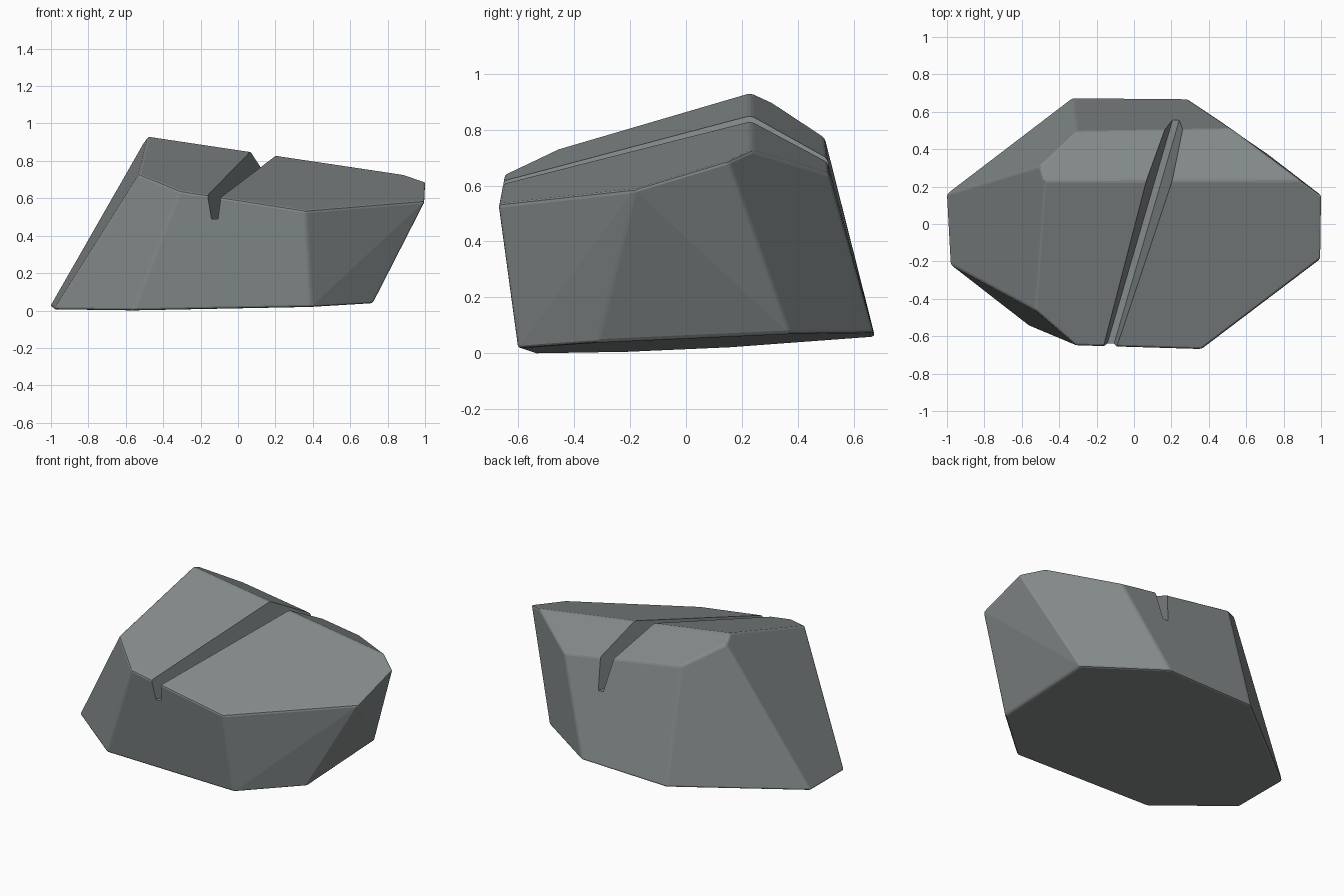
import bpy, bmesh, math

if "Cube" in bpy.data.objects:
    bpy.data.objects.remove(bpy.data.objects["Cube"])

# One grey stone colour
stone = bpy.data.materials.new("grey stone")
stone.diffuse_color = (0.235, 0.258, 0.26, 1)
stone.use_nodes = True
stone.node_tree.nodes["Principled BSDF"].inputs["Base Color"].default_value = stone.diffuse_color


def hull_object(name, points):
    """Faceted solid: convex hull of a few corner points, flat facets merged."""
    bm = bmesh.new()
    for p in points:
        bm.verts.new(p)
    bmesh.ops.convex_hull(bm, input=bm.verts)
    bmesh.ops.dissolve_limit(bm, angle_limit=math.radians(4),
                             verts=bm.verts, edges=bm.edges)
    bmesh.ops.recalc_face_normals(bm, faces=bm.faces)
    me = bpy.data.meshes.new(name)
    bm.to_mesh(me)
    bm.free()
    me.materials.append(stone)
    ob = bpy.data.objects.new(name, me)
    bpy.context.collection.objects.link(ob)
    return ob


def front_slope(x, y):
    return 0.93 - 0.148 * (x + 0.47) + 0.304 * (y - 0.23)


def back_slope(x, y):
    return 0.93 - 0.148 * (x + 0.47) - 0.504 * (y - 0.23)


def underside(x, y):
    return 0.037 + 0.022 * x + 0.045 * y


# Rock corners: roof of two slopes meeting at a ridge, and a slightly tilted base
top = [(-0.48, 0.23), (-0.53, -0.46), (-0.31, -0.65), (0.36, -0.67), (1.0, -0.185),
       (1.005, 0.15), (0.89, 0.235), (0.52, 0.51), (-0.31, 0.495), (-0.505, 0.31)]
base = [(-1.005, 0.16), (-0.985, -0.215), (-0.56, -0.545), (0.39, -0.6),
        (0.72, -0.32), (0.72, 0.37), (0.28, 0.67), (-0.33, 0.675)]
corners = [(x, y, min(front_slope(x, y), back_slope(x, y))) for x, y in top]
corners += [(x, y, underside(x, y)) for x, y in base]
rock = hull_object("rock", corners)

# Crack cutter: tapered slot section swept diagonally from front to back
section = [(-0.018, 0.49), (0.018, 0.49), (0.12, 1.1), (-0.095, 1.1)]
cutter = hull_object("crack_cutter", [(0.062 + 0.2917 * y + x, y, z)
                                      for y in (-1, 1) for x, z in section])
cutter.hide_render = True
cutter.hide_viewport = False
cutter.display_type = 'WIRE'

# Worn edges, then the crack
worn = rock.modifiers.new("worn edges", 'BEVEL')
worn.width = 0.012
worn.segments = 2
worn.limit_method = 'ANGLE'
worn.angle_limit = math.radians(8)
crack = rock.modifiers.new("crack", 'BOOLEAN')
crack.operation = 'DIFFERENCE'
crack.solver = 'EXACT'
crack.object = cutter
